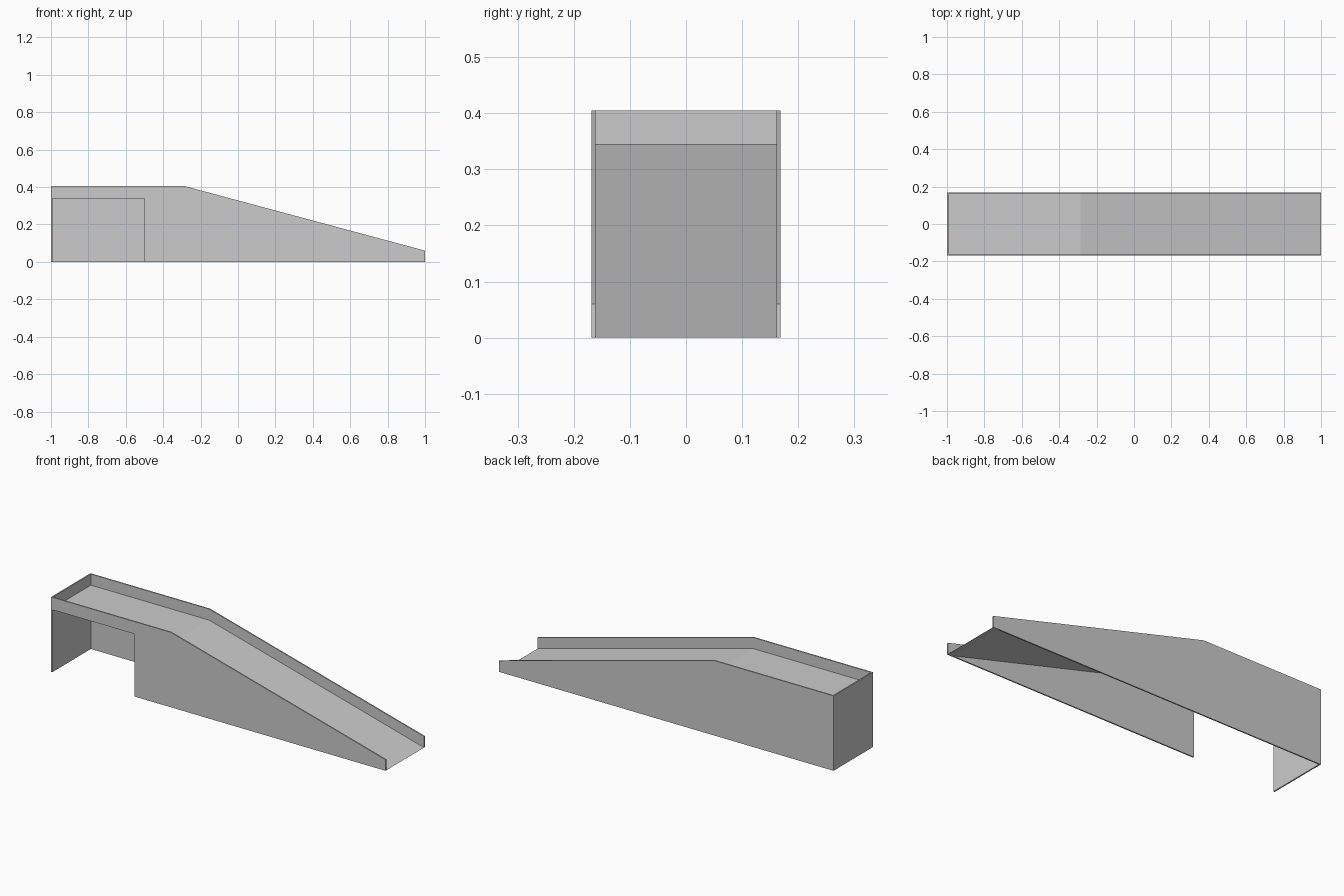
import bpy
import bmesh

cube = bpy.data.objects.get("Cube")
if cube:
    bpy.data.objects.remove(cube, do_unlink=True)

HALF_LEN, HALF_WIDTH = 1.0, 0.168
WALL = 0.007          # sheet thickness
TOP, LIP = 0.405, 0.06
KINK = -0.285         # where the flat deck starts to slope
DECK = TOP - LIP

grey = bpy.data.materials.new("plain grey")
grey.use_nodes = True
grey.diffuse_color = (0.6, 0.6, 0.6, 1)
grey.node_tree.nodes["Principled BSDF"].inputs["Base Color"].default_value = (0.6, 0.6, 0.6, 1)


def extrude_profile(name, profile, y0, y1):
    """Closed side profile in x and z, extruded from y0 to y1."""
    bm = bmesh.new()
    face = bm.faces.new([bm.verts.new((x, y0, z)) for x, z in profile])
    ext = bmesh.ops.extrude_face_region(bm, geom=[face])
    moved = [g for g in ext["geom"] if isinstance(g, bmesh.types.BMVert)]
    bmesh.ops.translate(bm, verts=moved, vec=(0, y1 - y0, 0))
    bmesh.ops.recalc_face_normals(bm, faces=bm.faces)
    mesh = bpy.data.meshes.new(name)
    bm.to_mesh(mesh)
    bm.free()
    mesh.materials.append(grey)
    obj = bpy.data.objects.new(name, mesh)
    bpy.context.collection.objects.link(obj)
    return obj


INNER = HALF_WIDTH - WALL
end_x = -HALF_LEN + WALL
roof = [(HALF_LEN, LIP), (KINK, TOP), (-HALF_LEN, TOP)]

# Solid back wall
extrude_profile("back_wall", [(-HALF_LEN, 0), (HALF_LEN, 0)] + roof, INNER, HALF_WIDTH)

# Front wall with a doorway below the flat deck
door_top, door_right = DECK - WALL, -0.5
doorway = [(-HALF_LEN, 0), (end_x, 0), (end_x, door_top),
           (door_right, door_top), (door_right, 0), (HALF_LEN, 0)]
extrude_profile("front_wall", doorway + roof, -HALF_WIDTH, -INNER)

# End wall closing the high end
extrude_profile("end_wall", [(-HALF_LEN, 0), (end_x, 0), (end_x, TOP), (-HALF_LEN, TOP)],
                -INNER, INNER)

# Thin deck: level, then sloping to the ground
slope = DECK / (HALF_LEN - KINK)
toe = HALF_LEN - WALL / slope
extrude_profile("ramp_deck", [(end_x, DECK), (KINK, DECK), (HALF_LEN, 0), (toe, 0),
                              (KINK, DECK - WALL), (end_x, DECK - WALL)], -INNER, INNER)
